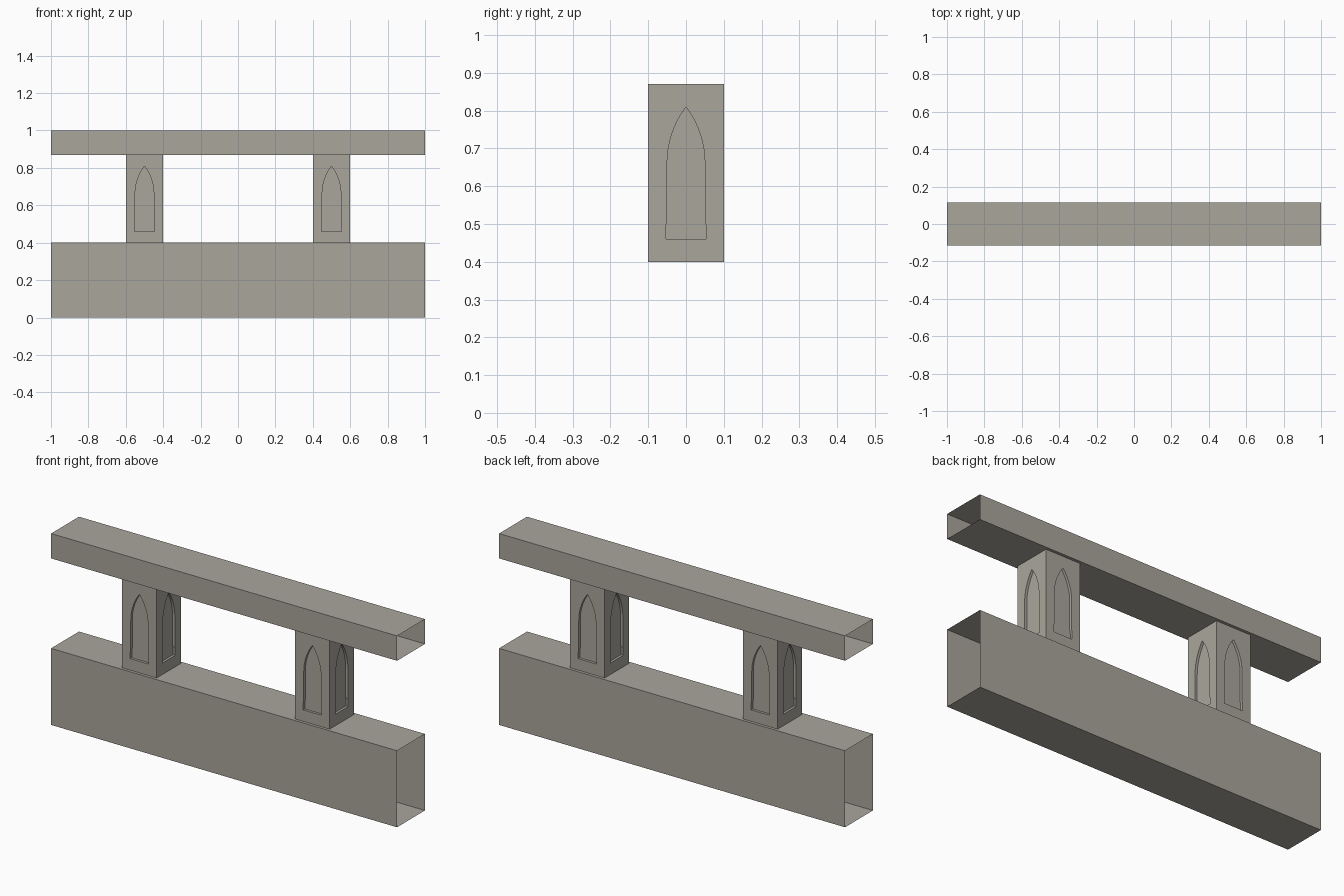
import bpy, bmesh, math
from mathutils import Matrix, Vector

if "Cube" in bpy.data.objects:
    bpy.data.objects.remove(bpy.data.objects["Cube"])

stone = bpy.data.materials.new("warm_grey_stone")
stone.diffuse_color = (0.40, 0.38, 0.335, 1)
stone.use_nodes = True
stone.node_tree.nodes["Principled BSDF"].inputs["Base Color"].default_value = stone.diffuse_color


def finish(name, bm):
    me = bpy.data.meshes.new(name)
    bm.to_mesh(me)
    bm.free()
    me.materials.append(stone)
    ob = bpy.data.objects.new(name, me)
    bpy.context.collection.objects.link(ob)
    return ob


# Rails: rectangular tubes with open ends
def rail(name, z0, z1, half_depth=0.115):
    bm = bmesh.new()
    d = half_depth
    section = [(-d, z0), (d, z0), (d, z1), (-d, z1)]
    left = [bm.verts.new((-1, y, z)) for y, z in section]
    right = [bm.verts.new((1, y, z)) for y, z in section]
    for i in range(4):
        j = (i + 1) % 4
        bm.faces.new((left[i], left[j], right[j], right[i]))
    bmesh.ops.reverse_faces(bm, faces=bm.faces[:])
    # make sure the tube faces outward
    bm.normal_update()
    for f in bm.faces[:]:
        c = f.calc_center_median() - Vector((0, 0, (z0 + z1) / 2))
        if f.normal.dot(c) < 0:
            f.normal_flip()
    return finish(name, bm)


# Pointed niche: right half of the outline, from sill to tip
def niche_half():
    spring, tip, w = 0.66, 0.81, 0.05
    h = tip - spring
    r = (h * h + w * w) / (2 * w)
    end = math.asin(h / r)
    pts = [(0.053, 0.46), (0.053, 0.495), (w, 0.51)]
    for i in range(8):
        a = end * i / 8
        pts.append((w - r + r * math.cos(a), spring + r * math.sin(a)))
    return pts, (0, tip)


# Post: four walls, each with a shallow recessed niche
def post(name, x, z0=0.40, z1=0.87, h=0.1, depth=0.013):
    bm = bmesh.new()
    half, tip = niche_half()
    mirrored = [(-u, v) for u, v in half]
    outline = half + [tip] + mirrored[::-1]
    sill = half[0][1]
    left = [(-h, z0), (0, z0), (0, sill)] + mirrored + [tip, (0, z1), (-h, z1)]
    right = [(-u, v) for u, v in left][::-1]
    for k in range(4):
        turn = Matrix.Translation((x, 0, 0)) @ Matrix.Rotation(k * math.pi / 2, 4, 'Z')

        def face(points):
            bm.faces.new([bm.verts.new(turn @ Vector(p)) for p in points])

        for piece in (left, right):
            face([(u, -h, v) for u, v in piece])
        face([(u, -h + depth, v) for u, v in outline])
        for (u, v), (s, t) in zip(outline, outline[1:] + outline[:1]):
            face([(u, -h, v), (s, -h, t), (s, -h + depth, t), (u, -h + depth, v)])
    bmesh.ops.remove_doubles(bm, verts=bm.verts[:], dist=1e-5)
    return finish(name, bm)


rail("base_wall", 0.0, 0.40)
rail("top_rail", 0.87, 1.0)
post("left_post", -0.5)
post("right_post", 0.5)
